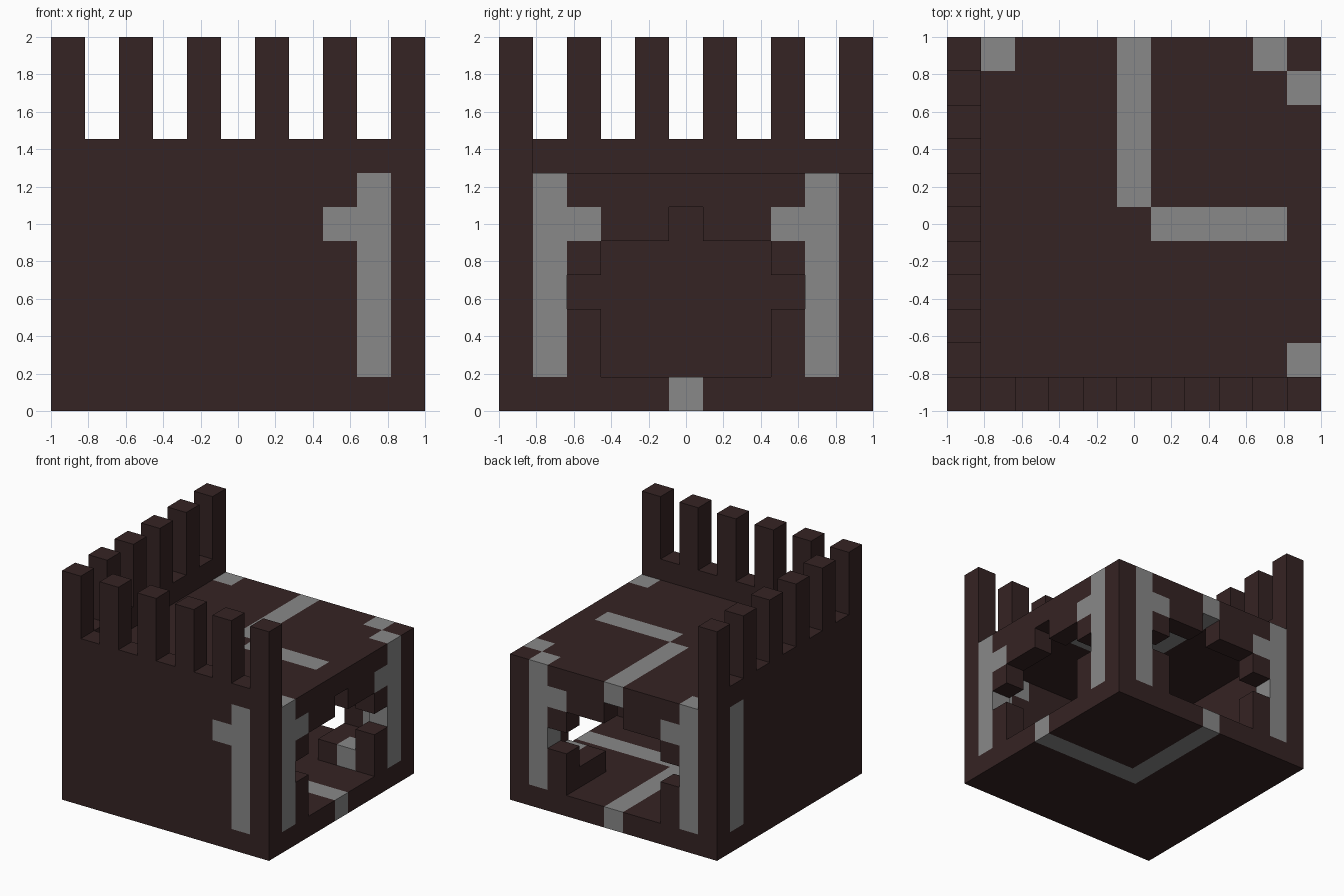
import bpy, bmesh
from math import radians
from mathutils import Vector

cube = bpy.data.objects.get("Cube")
if cube:
    bpy.data.objects.remove(cube, do_unlink=True)

N = 11            # blocks along each side
U = 2 / N         # block size
LAST, MID = N - 1, N // 2
DARK, GREY = 0, 1
cells = {}        # block position -> (part name, material index)


def make_material(name, colour):
    mat = bpy.data.materials.new(name)
    mat.use_nodes = True
    mat.diffuse_color = colour
    mat.node_tree.nodes["Principled BSDF"].inputs["Base Color"].default_value = colour
    return mat


materials = [make_material("dark brown stone", (0.036, 0.017, 0.017, 1)),
             make_material("grey stone", (0.246, 0.246, 0.246, 1))]


def span(r):
    return range(r[0], r[1] + 1) if isinstance(r, tuple) else range(r, r + 1)


def fill(part, x, y, z, colour=DARK):
    """Fill an inclusive range of blocks."""
    for i in span(x):
        for j in span(y):
            for k in span(z):
                cells[i, j, k] = (part, colour)


def tint(x, y, z):
    """Turn existing blocks grey, keeping the part they belong to."""
    for i in span(x):
        for j in span(y):
            for k in span(z):
                cells[i, j, k] = (cells[i, j, k][0], GREY)


def carve(x, y, z):
    for i in span(x):
        for j in span(y):
            for k in span(z):
                cells.pop((i, j, k), None)


FULL = (0, LAST)

# Floor and roof slabs
fill("floor", FULL, FULL, 0)
fill("roof", FULL, FULL, 6)

# Two solid, taller walls with battlements
fill("front_wall", FULL, 0, (1, 7))
fill("right_wall", 0, (1, LAST), (1, 7))
for n in range(0, N, 2):
    fill("front_battlements", n, 0, (8, LAST))
    if n:
        fill("right_battlements", 0, n, (8, LAST))

# Two low walls, each with a stepped opening
fill("left_wall", LAST, (1, LAST), (1, 5))
fill("back_wall", (1, LAST - 1), LAST, (1, 5))
for along, height in (((3, 7), (1, 4)), ((2, 8), 3), (MID, 5)):
    carve(LAST, along, height)
    carve(along, LAST, height)

# Grey posts with side brackets
for post, bracket in ((1, 2), (9, 8)):
    tint(LAST, post, (1, 6))
    tint(LAST, bracket, 5)
    tint(post, LAST, (1, 6))
    tint(bracket, LAST, 5)
tint(9, 0, (1, 6))
tint(8, 0, 5)
tint(0, 9, (1, 6))

# Grey paths in the floor and roof
tint((MID, LAST), MID, 0)
tint(MID, (MID, LAST), 0)
tint((MID + 1, LAST - 1), MID, 6)
tint(MID, (MID + 1, LAST), 6)

# Low bench in the inner corner
fill("corner_bench", (8, 9), (8, 9), 1)
tint(9, 8, 1)


def build(part):
    """Skin the blocks of one part, leaving out faces hidden by neighbours."""
    bm = bmesh.new()
    for pos, (owner, colour) in cells.items():
        if owner != part:
            continue
        centre = Vector(pos) + Vector((0.5, 0.5, 0.5))
        for axis in range(3):
            for sign in (-1, 1):
                n = Vector((0, 0, 0))
                n[axis] = sign
                if tuple(int(p + d) for p, d in zip(pos, n)) in cells:
                    continue
                a = Vector((0, 0, 0))
                a[(axis + 1) % 3] = 0.5
                b = n.cross(a)
                mid = centre + n / 2
                corners = (mid - a - b, mid + a - b, mid + a + b, mid - a + b)
                face = bm.faces.new([bm.verts.new(
                    (c.x * U - 1, c.y * U - 1, c.z * U)) for c in corners])
                face.material_index = colour
    bmesh.ops.remove_doubles(bm, verts=bm.verts[:], dist=U / 100)
    bmesh.ops.dissolve_limit(bm, angle_limit=radians(1), verts=bm.verts[:],
                             edges=bm.edges[:], delimit={'MATERIAL'})
    mesh = bpy.data.meshes.new(part)
    bm.to_mesh(mesh)
    bm.free()
    for mat in materials:
        mesh.materials.append(mat)
    bpy.context.scene.collection.objects.link(bpy.data.objects.new(part, mesh))


for part in sorted({owner for owner, _ in cells.values()}):
    build(part)
